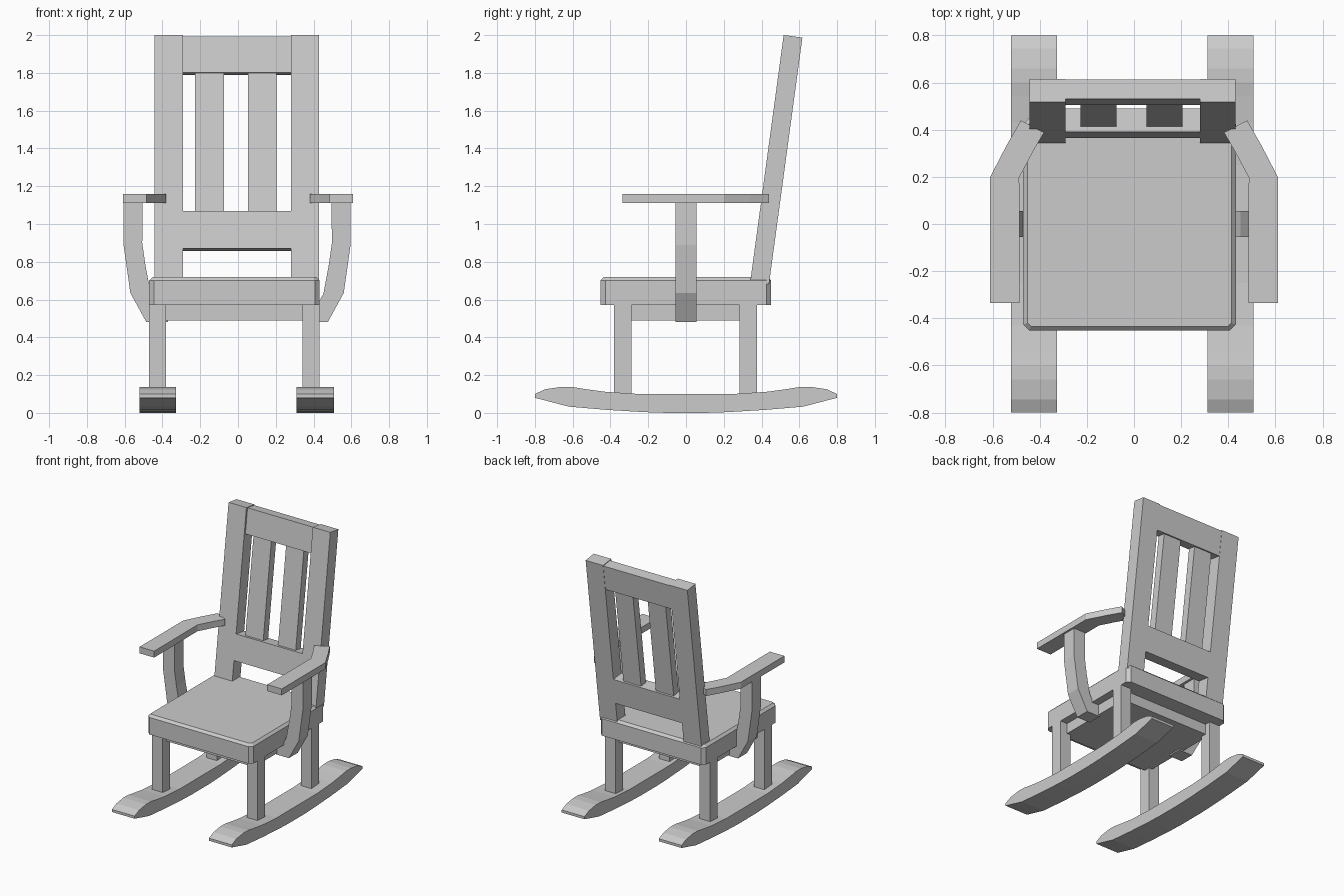
import bpy, bmesh, math
from mathutils import Matrix, Vector

if "Cube" in bpy.data.objects:
    bpy.data.objects.remove(bpy.data.objects["Cube"])


def finish(name, bm, matrix=None):
    bmesh.ops.recalc_face_normals(bm, faces=bm.faces)
    if matrix:
        bm.transform(matrix)
    me = bpy.data.meshes.new(name)
    bm.to_mesh(me)
    bm.free()
    ob = bpy.data.objects.new(name, me)
    bpy.context.collection.objects.link(ob)
    return ob


def prism_mesh(pts, axis, lo, hi):
    """Extrude a 2D outline along axis x, y or z from lo to hi."""
    place = {'x': lambda a, b, d: (d, a, b),
             'y': lambda a, b, d: (a, d, b),
             'z': lambda a, b, d: (a, b, d)}[axis]
    bm = bmesh.new()
    face = bm.faces.new([bm.verts.new(place(a, b, lo)) for a, b in pts])
    ext = bmesh.ops.extrude_face_region(bm, geom=[face])
    verts = [v for v in ext['geom'] if isinstance(v, bmesh.types.BMVert)]
    bmesh.ops.translate(bm, verts=verts, vec=Vector(place(0, 0, hi - lo)))
    return bm


def prism(name, pts, axis, lo, hi):
    return finish(name, prism_mesh(pts, axis, lo, hi))


def box(name, x, y, z, matrix=None):
    pts = [(x[0], y[0]), (x[1], y[0]), (x[1], y[1]), (x[0], y[1])]
    return finish(name, prism_mesh(pts, 'z', *z), matrix)


# Rockers: symmetric curved runners
half_bottom = [(0.1, 0.0), (0.22, 0.004), (0.42, 0.016), (0.62, 0.033), (0.8, 0.08)]
half_top = [(0.8, 0.1), (0.745, 0.125), (0.66, 0.138), (0.6, 0.137),
            (0.54, 0.127), (0.43, 0.112), (0.25, 0.1)]
half = half_bottom + half_top
rocker = half + [(-y, z) for y, z in reversed(half)]
prism("rocker_left", rocker, 'x', -0.522, -0.327)
prism("rocker_right", rocker, 'x', 0.311, 0.507)

# Legs
for side, x in (("left", (-0.47, -0.38)), ("right", (0.342, 0.432))):
    box("front_leg_" + side, x, (-0.38, -0.288), (0.09, 0.58))
    box("back_leg_" + side, x, (0.283, 0.375), (0.09, 0.58))

# Block under the seat
box("seat_support", (-0.41, 0.372), (-0.335, 0.33), (0.49, 0.58))

# Seat: chamfered corners and top edge
x0, x1, y0, y1, c = -0.47, 0.432, -0.452, 0.45, 0.025
outline = [(x0 + c, y0), (x1 - c, y0), (x1, y0 + c), (x1, y1 - c),
           (x1 - c, y1), (x0 + c, y1), (x0, y1 - c), (x0, y0 + c)]
bm = prism_mesh(outline, 'z', 0.57, 0.72)
top_edges = [e for e in bm.edges if all(v.co.z > 0.7 for v in e.verts)]
bmesh.ops.bevel(bm, geom=top_edges, offset=0.018, segments=1, affect='EDGES')
finish("seat", bm)

# Backrest: boxes in a leaning frame (y = thickness, z = length)
lean = Matrix.Translation((0, 0.343, 0.715)) @ Matrix.Rotation(-0.1346, 4, 'X')
box("back_post_left", (-0.443, -0.29), (0, 0.1), (-0.02, 1.297), lean)
box("back_post_right", (0.28, 0.43), (0, 0.1), (-0.02, 1.297), lean)
box("top_rail", (-0.295, 0.285), (0.015, 0.098), (1.098, 1.292), lean)
box("lower_rail", (-0.295, 0.285), (0.0, 0.1), (0.158, 0.356), lean)
box("back_slat_left", (-0.227, -0.074), (0.024, 0.085), (0.34, 1.11), lean)
box("back_slat_right", (0.053, 0.205), (0.024, 0.085), (0.34, 1.11), lean)

# Armrests and their curved supports, mirrored
arm = [(0.485, -0.335), (0.61, -0.335), (0.61, 0.2), (0.54, 0.335), (0.48, 0.44),
       (0.382, 0.388), (0.43, 0.305), (0.487, 0.197)]
post = [(0.605, 1.12), (0.606, 0.89), (0.57, 0.635), (0.485, 0.48), (0.37, 0.48),
        (0.37, 0.575), (0.43, 0.575), (0.462, 0.63), (0.49, 0.78), (0.507, 0.9),
        (0.505, 1.12)]
for side, s in (("left", -1), ("right", 1)):
    prism("armrest_" + side, [(s * x, y) for x, y in arm], 'z', 1.11, 1.16)
    shift = 0 if s < 0 else -0.01
    prism("arm_support_" + side, [(s * x + shift, z) for x, z in post],
          'y', -0.055, 0.055)
